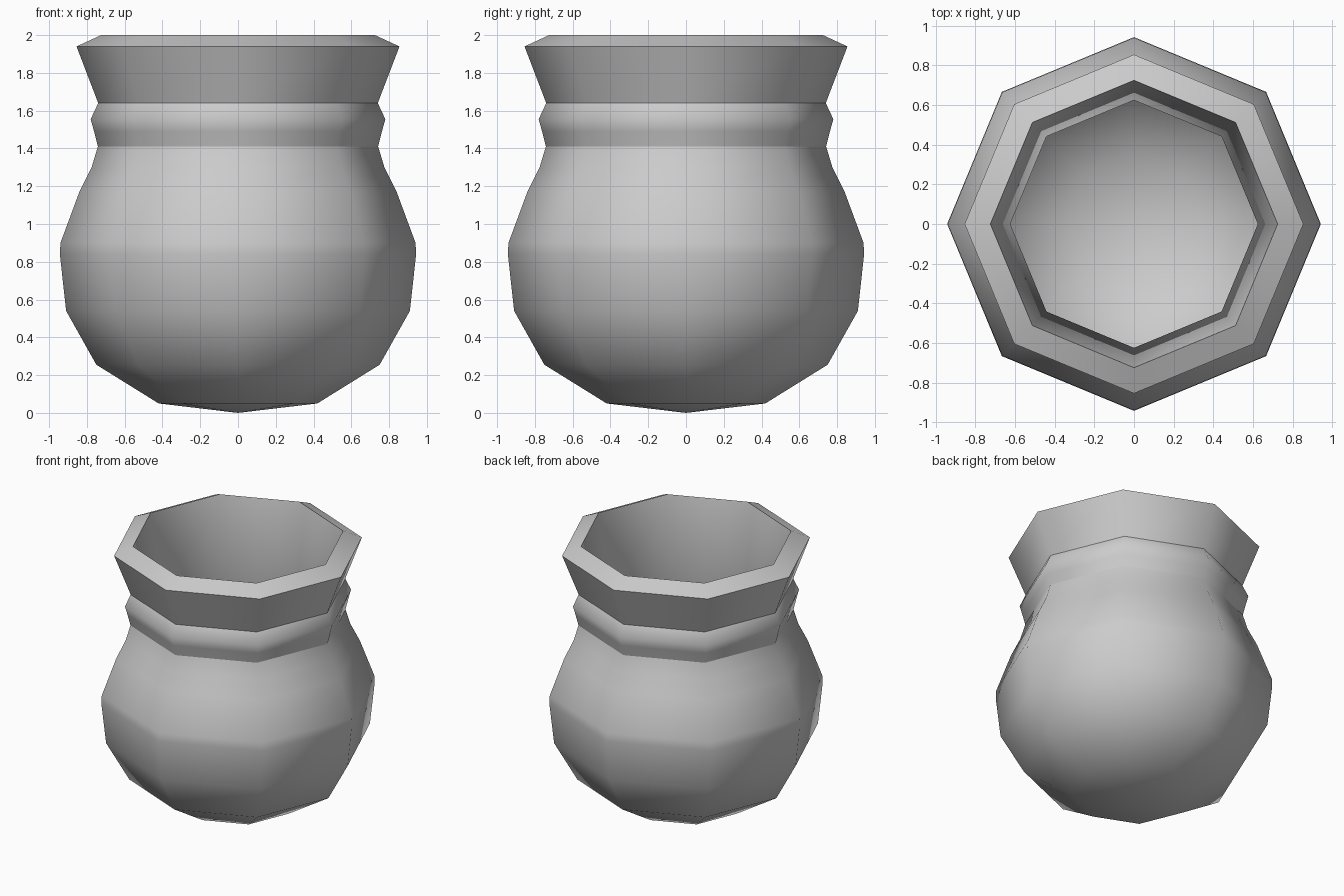
import bpy, bmesh, math

if "Cube" in bpy.data.objects:
    bpy.data.objects.remove(bpy.data.objects["Cube"])

SIDES = 8
# profile (radius, height): outside from the base up, over the rim, then down the inside
PROFILE = [(0, 0), (0.42, 0.05), (0.75, 0.255), (0.91, 0.54), (0.943, 0.84),
           (0.94, 0.90), (0.84, 1.17), (0.775, 1.30), (0.742, 1.41),
           (0.762, 1.49), (0.78, 1.555), (0.74, 1.64), (0.855, 1.94),
           (0.725, 2.0), (0.625, 1.42), (0.72, 1.17), (0.82, 0.88),
           (0.79, 0.58), (0.65, 0.34), (0.36, 0.16), (0, 0.11)]
SHARP_RINGS = {8, 11, 12, 13}   # neck crease, collar top, lip edges

clay = bpy.data.materials.new("grey clay")
clay.diffuse_color = (0.6, 0.6, 0.6, 1)
clay.use_nodes = True
clay.node_tree.nodes["Principled BSDF"].inputs["Base Color"].default_value = clay.diffuse_color

# lathe the pot
bm = bmesh.new()
rings = []
for r, z in PROFILE:
    if r == 0:
        rings.append([bm.verts.new((0, 0, z))] * SIDES)
    else:
        rings.append([bm.verts.new((r * math.cos(math.tau * i / SIDES),
                                    r * math.sin(math.tau * i / SIDES), z))
                      for i in range(SIDES)])
for a, b in zip(rings, rings[1:]):
    for i in range(SIDES):
        j = (i + 1) % SIDES
        corners = list(dict.fromkeys([a[i], a[j], b[j], b[i]]))
        bm.faces.new(corners).smooth = True
bmesh.ops.recalc_face_normals(bm, faces=bm.faces[:])

# crease the chosen rings
for k in SHARP_RINGS:
    for i in range(SIDES):
        bm.edges.get((rings[k][i], rings[k][(i + 1) % SIDES])).smooth = False

mesh = bpy.data.meshes.new("pot")
bm.to_mesh(mesh)
bm.free()
mesh.materials.append(clay)
pot = bpy.data.objects.new("pot", mesh)
bpy.context.collection.objects.link(pot)
